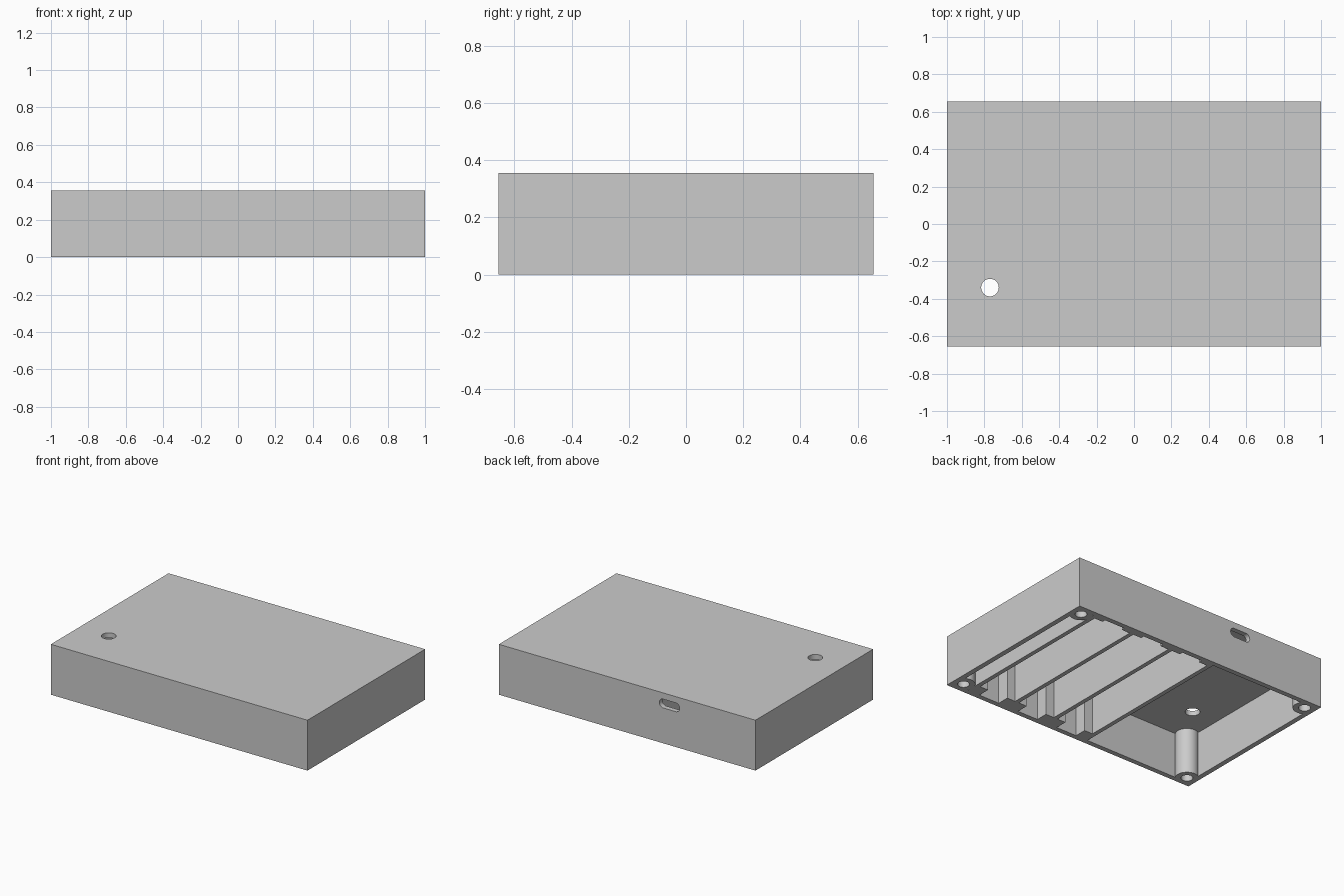
import bpy
import bmesh
from math import pi
from mathutils import Matrix, Vector

HALF_X, HALF_Y, HEIGHT = 1.0, 0.655, 0.355
WALL = 0.035
CEILING = HEIGHT - WALL
IN_X, IN_Y = HALF_X - WALL, HALF_Y - WALL

if "Cube" in bpy.data.objects:
    bpy.data.objects.remove(bpy.data.objects["Cube"], do_unlink=True)

grey = bpy.data.materials.new("plain grey plastic")
grey.use_nodes = True
COLOUR = (0.6, 0.6, 0.6, 1)
grey.diffuse_color = COLOUR
grey.node_tree.nodes["Principled BSDF"].inputs["Base Color"].default_value = COLOUR


def finish(bm, name):
    """Turn a bmesh into a named grey object."""
    bmesh.ops.recalc_face_normals(bm, faces=bm.faces)
    mesh = bpy.data.meshes.new(name)
    bm.to_mesh(mesh)
    bm.free()
    mesh.materials.append(grey)
    obj = bpy.data.objects.new(name, mesh)
    bpy.context.collection.objects.link(obj)
    return obj


def box(name, low, high):
    low, high = Vector(low), Vector(high)
    bm = bmesh.new()
    bmesh.ops.create_cube(bm, size=1, matrix=Matrix.Translation((low + high) / 2)
                          @ Matrix.Diagonal((*(high - low), 1)))
    return finish(bm, name)


def activate(obj):
    bpy.ops.object.select_all(action='DESELECT')
    obj.select_set(True)
    bpy.context.view_layer.objects.active = obj


def cut(target, cutter):
    """Subtract the cutter and discard it."""
    cutter.hide_render = True
    mod = target.modifiers.new("cut", 'BOOLEAN')
    mod.operation, mod.solver, mod.object = 'DIFFERENCE', 'EXACT', cutter
    activate(target)
    bpy.ops.object.modifier_apply(modifier=mod.name)
    bpy.data.objects.remove(cutter, do_unlink=True)


def smooth(obj):
    activate(obj)
    bpy.ops.object.shade_smooth_by_angle(angle=pi / 6)


def round_cutter(name, radius, depth, matrix):
    bm = bmesh.new()
    bmesh.ops.create_cone(bm, cap_ends=True, segments=48, radius1=radius,
                          radius2=radius, depth=depth, matrix=matrix)
    return bm, name


# Case shell, open underneath
shell = box("case_shell", (-HALF_X, -HALF_Y, 0), (HALF_X, HALF_Y, HEIGHT))
cut(shell, box("cavity_cutter", (-IN_X, -IN_Y, -0.1), (IN_X, IN_Y, CEILING)))

# Round hole in the top
cut(shell, finish(*round_cutter("top_hole_cutter", 0.047, 0.2,
                                Matrix.Translation((-0.77, -0.34, HEIGHT)))))

# Rounded port slot in the back wall
slot_bm, slot_name = round_cutter("port_cutter", 0.031, 0.2,
                                  Matrix.Rotation(pi / 2, 4, 'X'))
for v in slot_bm.verts:
    v.co += Vector((-0.33 + (0.048 if v.co.x > 0 else -0.048), HALF_Y, 0.28))
cut(shell, finish(slot_bm, slot_name))
smooth(shell)

# Hollow screw posts in the corners, turned from a profile
POST_R, HOLE_R, HOLE_DEPTH = 0.075, 0.038, 0.27
for side, sx in (("left", 1), ("right", -1)):
    for end, sy in (("front", -1), ("back", 1)):
        bm = bmesh.new()
        profile = [(POST_R, CEILING), (POST_R, 0), (HOLE_R, 0),
                   (HOLE_R, HOLE_DEPTH), (0, HOLE_DEPTH)]
        verts = [bm.verts.new((r, 0, z)) for r, z in profile]
        edges = [bm.edges.new(pair) for pair in zip(verts, verts[1:])]
        bmesh.ops.spin(bm, geom=verts + edges, axis=(0, 0, 1), cent=(0, 0, 0),
                       angle=2 * pi, steps=48)
        bmesh.ops.remove_doubles(bm, verts=bm.verts, dist=0.0005)
        bmesh.ops.translate(bm, verts=bm.verts, vec=(sx * (HALF_X - POST_R),
                                                     sy * (HALF_Y - POST_R), 0))
        smooth(finish(bm, f"screw_post_{end}_{side}"))

# Bay dividers
PITCH, THICK = 0.32, 0.03
divider_x = [0.84 - PITCH * i for i in range(4)]
for i, x in enumerate(divider_x):
    box(f"bay_divider_{i + 1}", (x - THICK / 2, -IN_Y, 0), (x + THICK / 2, IN_Y, CEILING))

# Contact ribs in the corners of each bay
RIB = 0.065
for i, (x_high, x_low) in enumerate(zip(divider_x, divider_x[1:])):
    for label, x0 in (("left", x_high - THICK / 2 - RIB), ("right", x_low + THICK / 2)):
        box(f"front_rib_{label}_{i + 1}", (x0, -IN_Y, 0), (x0 + RIB, -IN_Y + 0.085, CEILING))
        box(f"back_rib_{label}_{i + 1}", (x0, IN_Y - 0.025, 0), (x0 + RIB, IN_Y, CEILING))
